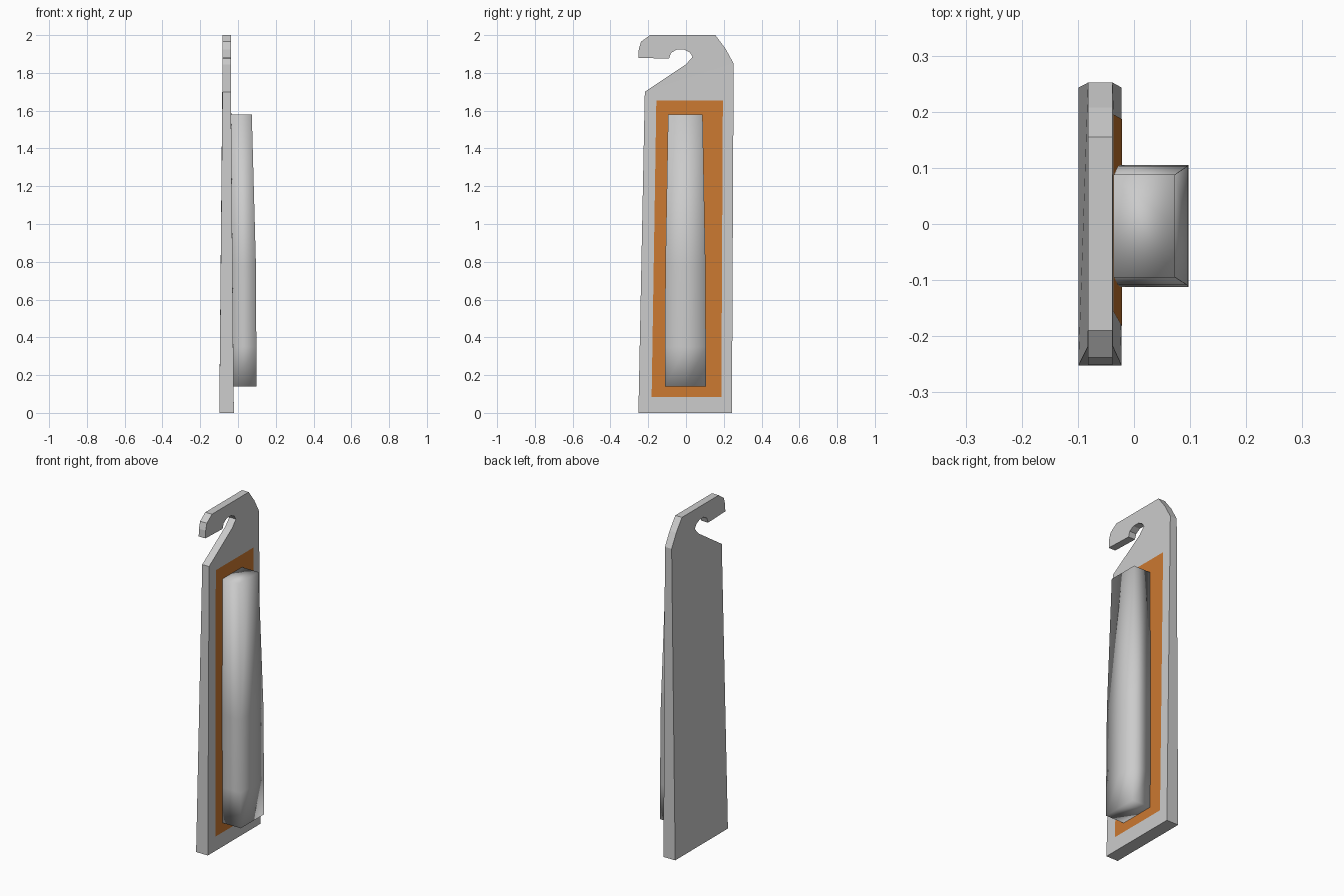
import bpy, bmesh

if "Cube" in bpy.data.objects:
    bpy.data.objects.remove(bpy.data.objects["Cube"])


def make(name, bm, smooth=False, color=None):
    bmesh.ops.recalc_face_normals(bm, faces=bm.faces)
    for f in bm.faces:
        f.smooth = smooth
    me = bpy.data.meshes.new(name)
    bm.to_mesh(me)
    bm.free()
    ob = bpy.data.objects.new(name, me)
    bpy.context.collection.objects.link(ob)
    if color:
        mat = bpy.data.materials.new(name + "_paint")
        mat.diffuse_color = color
        mat.use_nodes = True
        mat.node_tree.nodes["Principled BSDF"].inputs["Base Color"].default_value = mat.diffuse_color
        me.materials.append(mat)
    return ob


def front_x(z):
    return -0.022 - 0.016 * min(z / 1.75, 1)


def back_x(z):
    return -0.099 + 0.017 * min(z / 1.75, 1)


# Tapered plate with a hook cut into its top (side profile as y, z)
profile = [(-0.252, 0), (0.243, 0), (0.252, 1.85), (0.208, 1.93), (0.155, 2.0),
           (-0.19, 2.0), (-0.238, 1.965), (-0.25, 1.925), (-0.252, 1.88),
           (-0.09, 1.875), (-0.08, 1.905), (-0.05, 1.923), (-0.01, 1.923),
           (0.02, 1.908), (0.035, 1.885), (0.0, 1.845), (-0.218, 1.70)]
bm = bmesh.new()
front = [bm.verts.new((front_x(z), y, z)) for y, z in profile]
back = [bm.verts.new((back_x(z), y, z)) for y, z in profile]
n = len(profile)
for ring in (front, back):
    bm.faces.new([ring[0], ring[1], ring[2], ring[-1]])
    bm.faces.new(ring[2:])
for i in range(n):
    j = (i + 1) % n
    bm.faces.new([front[i], front[j], back[j], back[i]])
make("hooked_plate", bm)

# Orange panel lying on the plate's front
bm = bmesh.new()
bm.faces.new([bm.verts.new((front_x(z) + 0.001, y, z)) for y, z in
              [(-0.182, 0.085), (0.187, 0.085), (0.195, 1.655), (-0.157, 1.655)]])
panel = make("colour_panel", bm, color=(0.6, 0.19, 0.03, 1))

# Soft-shaded grip, lofted through sections (z, outer x, left y, right y)
sections = [(0.14, 0.097, -0.112, 0.105), (0.35, 0.097, -0.112, 0.105),
            (0.78, 0.095, -0.109, 0.103), (1.58, 0.073, -0.095, 0.088)]
bm = bmesh.new()
rings = []
for z, x, a, b in sections:
    bx = front_x(z) - 0.002
    pts = [(bx, a), (x, a), (x, (a + b) / 2), (x, b), (bx, b)]
    rings.append([bm.verts.new((px, py, z)) for px, py in pts])
for lo, hi in zip(rings, rings[1:]):
    for i in range(5):
        j = (i + 1) % 5
        bm.faces.new([lo[i], lo[j], hi[j], hi[i]])
bm.faces.new(rings[0])
bm.faces.new(rings[-1])
make("grip", bm, smooth=True)
